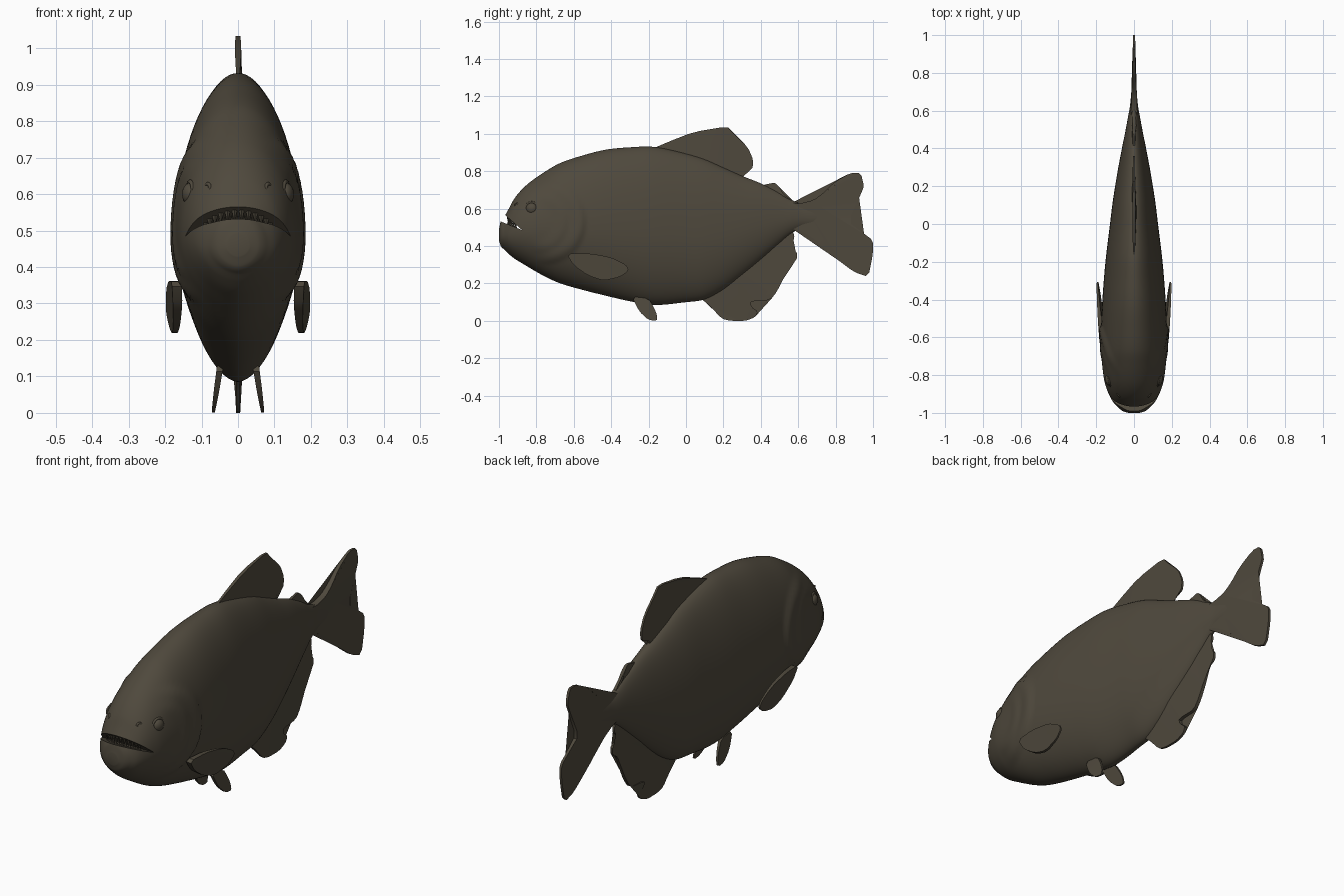
import bpy, bmesh, math
from mathutils import Vector, Matrix

cube = bpy.data.objects.get("Cube")
if cube:
    bpy.data.objects.remove(cube, do_unlink=True)

# One flat colour for the whole fish
skin = bpy.data.materials.new("dark olive brown")
skin.use_nodes = True
colour = (0.078, 0.066, 0.046, 1)
skin.diffuse_color = colour
skin.node_tree.nodes["Principled BSDF"].inputs["Base Color"].default_value = colour
skin.node_tree.nodes["Principled BSDF"].inputs["Roughness"].default_value = 0.7


def finish(bm, name, angle=40):
    bmesh.ops.recalc_face_normals(bm, faces=bm.faces[:])
    mesh = bpy.data.meshes.new(name)
    bm.to_mesh(mesh)
    bm.free()
    mesh.materials.append(skin)
    ob = bpy.data.objects.new(name, mesh)
    bpy.context.collection.objects.link(ob)
    smooth(ob, angle)
    return ob


def smooth(ob, angle):
    bpy.ops.object.select_all(action='DESELECT')
    ob.select_set(True)
    bpy.context.view_layer.objects.active = ob
    bpy.ops.object.shade_smooth_by_angle(angle=math.radians(angle))


def step(lo, hi, v):
    t = max(0, min(1, (v - lo) / (hi - lo)))
    return t * t * (3 - 2 * t)


# Body stations: y, top, bottom, half width
STATIONS = [
    (-1, .49, .43, .03), (-.99, .535, .4, .06), (-.97, .56, .38, .085),
    (-.95, .595, .36, .105), (-.92, .65, .335, .124), (-.88, .7, .31, .142),
    (-.83, .745, .28, .157), (-.75, .8, .235, .168), (-.67, .845, .2, .174),
    (-.55, .885, .165, .174), (-.43, .915, .135, .169), (-.3, .928, .105, .16),
    (-.17, .93, .085, .148), (0, .895, .1, .127), (.1, .865, .115, .115),
    (.2, .82, .165, .1), (.3, .775, .24, .083), (.4, .735, .325, .064),
    (.5, .685, .415, .044), (.56, .65, .465, .033), (.62, .625, .495, .022),
    (.7, .62, .505, .014), (.8, .6, .53, .006)]


def station(u):
    i = min(int(u), len(STATIONS) - 2)
    t = u - i
    a, b, c, d = (Vector(STATIONS[max(0, min(len(STATIONS) - 1, i + k))])
                  for k in (-1, 0, 1, 2))

    def slope(p, q, r):
        return (r - p) / max(r[0] - p[0], .001)
    h = c[0] - b[0]
    m0, m1 = slope(a, b, c) * h, slope(b, c, d) * h
    return ((2 * t**3 - 3 * t**2 + 1) * b + (t**3 - 2 * t**2 + t) * m0
            + (3 * t**2 - 2 * t**3) * c + (t**3 - t**2) * m1)


def gill_bump(y, z):
    # Raised plates that end in a rounded step behind the cheek
    total = 0
    for centre, radius, height in ((-.76, .212, .011), (-.79, .15, .006)):
        r = math.hypot(y - centre, z - .53)
        total += (height * step(radius * .5, radius * .92, r)
                  * (1 - step(radius - .008, radius + .018, r))
                  * step(centre - .06, centre + .06, y))
    return total


# Body loft
SEG, SUB = 80, 8
bm = bmesh.new()
rings = []
for k in range((len(STATIONS) - 1) * SUB + 1):
    y, top, bottom, width = station(k / SUB)
    mid = bottom + .45 * (top - bottom)
    ring = []
    for j in range(SEG):
        a = 2 * math.pi * j / SEG
        c, s = math.cos(a), math.sin(a)
        z = mid + s * ((top - mid) if s > 0 else (mid - bottom))
        x = width * abs(c) ** (1 if s > 0 else 1.15) + gill_bump(y, z) * abs(c)
        ring.append(bm.verts.new((math.copysign(x, c), y, z)))
    rings.append(ring)
for r, q in zip(rings, rings[1:]):
    for j in range(SEG):
        n = (j + 1) % SEG
        bm.faces.new((r[j], r[n], q[n], q[j]))
bm.faces.new(rings[0])
bm.faces.new(rings[-1])
body = finish(bm, "body")

# Open mouth: slanted wedge cut through the front of the head
CORNER = Vector((-.875, .485))
UPPER, LOWER = .875, .4
bm = bmesh.new()
reach = .2
wedge = [(CORNER.x, CORNER.y), (CORNER.x - reach, CORNER.y + UPPER * reach),
         (CORNER.x - reach, CORNER.y + LOWER * reach)]
ends = [[bm.verts.new((x, y, z)) for y, z in wedge] for x in (-.3, .3)]
for end in ends:
    bm.faces.new(end)
for j in range(3):
    n = (j + 1) % 3
    bm.faces.new((ends[0][j], ends[0][n], ends[1][n], ends[1][j]))
cutter = finish(bm, "mouth_cutter")
cutter.hide_render = True
cut = body.modifiers.new("mouth", 'BOOLEAN')
cut.operation, cut.solver, cut.object = 'DIFFERENCE', 'EXACT', cutter
bpy.context.view_layer.objects.active = body
bpy.ops.object.modifier_apply(modifier=cut.name)
bpy.data.objects.remove(cutter, do_unlink=True)
smooth(body, 40)

# Teeth: pointed cones along both lips
for name, slope, way, count in (("upper_teeth", UPPER, -1, 12), ("lower_teeth", LOWER, 1, 13)):
    bm = bmesh.new()
    for i in range(count):
        t = math.radians(-62 + 124 * i / (count - 1))
        x, y = .1 * math.sin(t), CORNER.x - .075 * math.cos(t)
        depth = CORNER.x - y
        length = .6 * (UPPER - LOWER) * depth + .01
        z = CORNER.y + slope * depth + way * (length / 2 - .006)
        turn = Matrix.Rotation(math.pi if way < 0 else 0, 4, 'X')
        bmesh.ops.create_cone(bm, cap_ends=True, segments=6, radius1=.009, radius2=.001,
                              depth=length, matrix=Matrix.Translation((x, y, z)) @ turn)
    finish(bm, name, 30)


def fin(name, outline, root, size, thick, thin, lean=lambda y, z: 0, side=1):
    # Thin plate from a rounded outline, tapering away from the root point
    pts = [Vector(p) for p in outline]
    soft = []
    for p, q in zip(pts, pts[1:] + pts[:1]):
        soft += [p.lerp(q, .2), p.lerp(q, .8)]
    bm = bmesh.new()
    sheets = []
    for face in (1, -1):
        sheet = []
        for p in soft:
            f = min(1, (p - Vector(root)).length / size)
            x = lean(p.x, p.y) + face * (thick + (thin - thick) * f)
            sheet.append(bm.verts.new((side * x, p.x, p.y)))
        sheets.append(sheet)
    caps = [bm.faces.new(sheet) for sheet in sheets]
    for j in range(len(soft)):
        n = (j + 1) % len(soft)
        bm.faces.new((sheets[0][j], sheets[0][n], sheets[1][n], sheets[1][j]))
    bmesh.ops.triangulate(bm, faces=caps, ngon_method='EAR_CLIP')
    return finish(bm, name, 35)


# Fins on the centre line
fin("dorsal_fin", [(-.18, .92), (-.1, .955), (.04, 1.01), (.22, 1.04), (.25, 1.005),
                   (.33, .93), (.36, .86), (.355, .808), (.3, .8), (.29, .75),
                   (.25, .73), (0, .84)], (.08, .84), .25, .016, .005)
fin("adipose_fin", [(.38, .72), (.43, .73), (.475, .74), (.5, .715), (.525, .672),
                    (.58, .64), (.5, .6)], (.48, .64), .1, .02, .006)
fin("tail_fin", [(.55, .63), (.61, .628), (.68, .645), (.73, .68), (.79, .74),
                 (.88, .792), (.935, .79), (.952, .72), (.94, .69), (.868, .53),
                 (.94, .475), (1, .43), (1, .36), (.975, .235), (.9, .26),
                 (.8, .335), (.69, .435), (.61, .485), (.55, .5)],
    (.6, .56), .35, .02, .006)
fin("anal_fin", [(.08, .12), (.14, .07), (.19, .012), (.24, 0), (.32, 0), (.37, .02),
                 (.385, .05), (.35, .075), (.345, .105), (.45, .11), (.485, .155),
                 (.525, .235), (.555, .305), (.592, .325), (.595, .37), (.55, .38),
                 (.545, .405), (.575, .43), (.58, .455), (.56, .5), (.43, .46),
                 (.28, .3), (.14, .17)], (.3, .26), .25, .024, .006)

# Paired fins, eyes and nostrils
for side, word in ((1, "left"), (-1, "right")):
    fin(word + "_pectoral_fin", [(-.64, .36), (-.52, .362), (-.4, .34), (-.32, .3),
                                 (-.305, .27), (-.35, .235), (-.44, .215), (-.52, .24),
                                 (-.6, .295)], (-.62, .33), .3, .014, .004,
        lambda y, z: .164 + .1 * (y + .62) + .1 * (z - .3), side)
    fin(word + "_pelvic_fin", [(-.29, .13), (-.2, .12), (-.17, .07), (-.155, .03),
                               (-.155, 0), (-.2, .005), (-.25, .05)], (-.25, .12), .14,
        .01, .004, lambda y, z: .068 - .15 * z, side)

    # Eyeball in a raised rim, turned to face outward and slightly forward
    bm = bmesh.new()
    place = (Matrix.Translation((side * .131, -.825, .6))
             @ Matrix.Rotation(side * math.radians(-14), 4, 'Z')
             @ Matrix.Rotation(math.radians(90), 4, 'Y'))
    bmesh.ops.create_uvsphere(bm, u_segments=24, v_segments=12, radius=.031,
                              matrix=place @ Matrix.Diagonal((1, 1, .7, 1)))
    finish(bm, word + "_eye")
    for part, pos, big, small in (("eye_rim", (.131, -.825, .6), .034, .006),
                                  ("nostril", (.083, -.905, .617), .011, .005)):
        turn = side * math.radians(-14 if part == "eye_rim" else -35)
        bpy.ops.mesh.primitive_torus_add(
            major_radius=big, minor_radius=small, major_segments=28, minor_segments=8,
            location=(side * pos[0], pos[1], pos[2]), rotation=(0, math.pi / 2, turn))
        ring = bpy.context.object
        ring.name = word + "_" + part
        ring.data.materials.append(skin)
        smooth(ring, 60)
